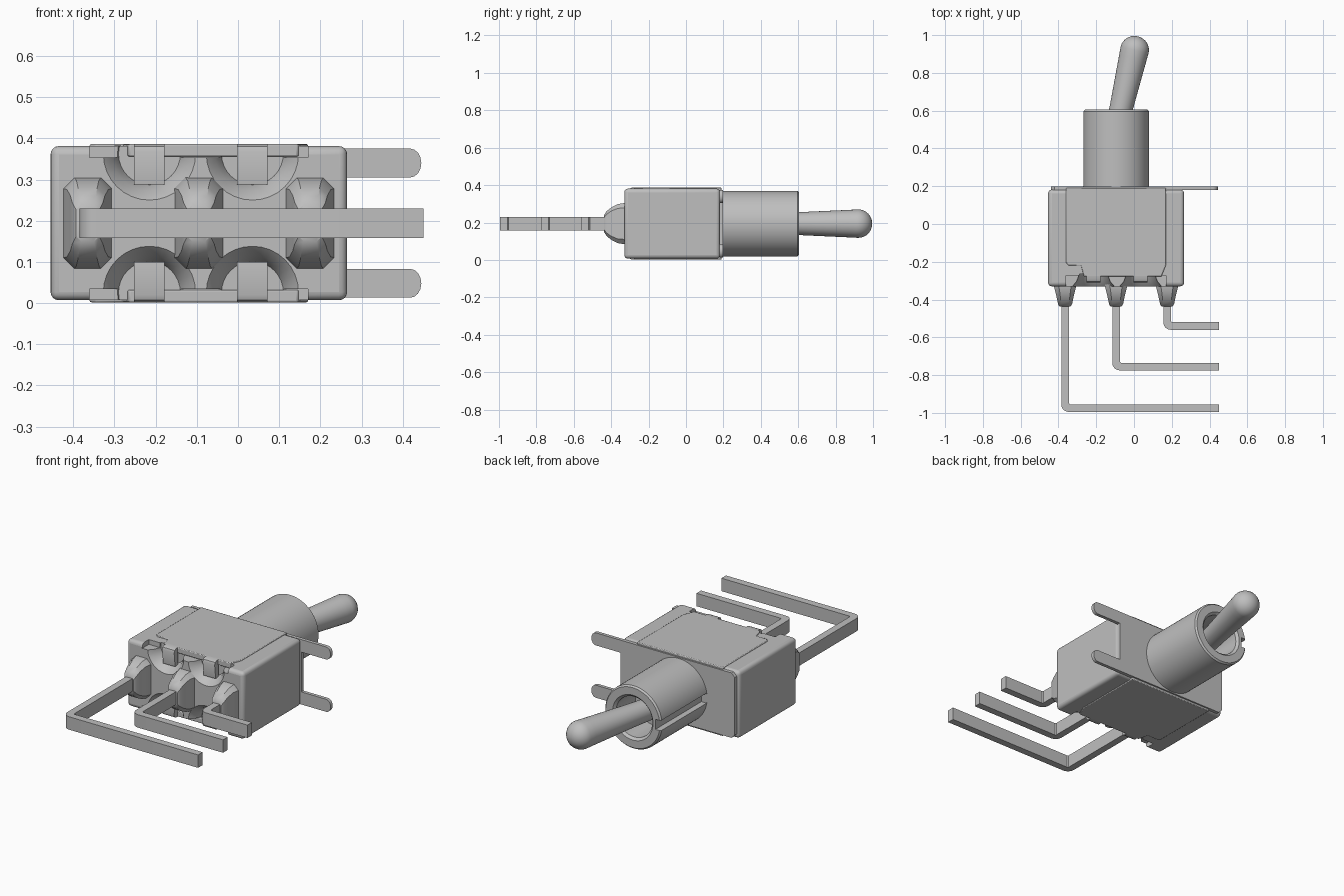
import bpy, bmesh, math
from mathutils import Vector

cube = bpy.data.objects.get("Cube")
if cube:
    bpy.data.objects.remove(cube, do_unlink=True)

grey = bpy.data.materials.new("grey metal")
grey.use_nodes = True
COL = (0.52, 0.52, 0.52, 1)
grey.diffuse_color = COL
grey.node_tree.nodes["Principled BSDF"].inputs["Base Color"].default_value = COL

CX, CZ = -0.095, 0.194      # axis of the housing and bushing
CLAWS = (-0.215, 0.035)     # x of the bent claws
PINS = ((-0.365, -0.975), (-0.095, -0.755), (0.175, -0.54))


def finish(name, bm, bevel=0.0, segments=2):
    """Turn a bmesh into a named, shaded object."""
    bmesh.ops.remove_doubles(bm, verts=bm.verts, dist=1e-5)
    bmesh.ops.recalc_face_normals(bm, faces=bm.faces)
    me = bpy.data.meshes.new(name)
    bm.to_mesh(me)
    bm.free()
    ob = bpy.data.objects.new(name, me)
    bpy.context.collection.objects.link(ob)
    me.materials.append(grey)
    if bevel:
        m = ob.modifiers.new("edges", 'BEVEL')
        m.width, m.segments, m.limit_method = bevel, segments, 'ANGLE'
        m.angle_limit = math.radians(40)
    select(ob)
    bpy.ops.object.shade_smooth_by_angle(angle=math.radians(35))
    return ob


def select(ob):
    bpy.ops.object.select_all(action='DESELECT')
    ob.select_set(True)
    bpy.context.view_layer.objects.active = ob


def loft(name, rings, **kw):
    """Skin a list of equal-length closed rings and cap both ends."""
    bm = bmesh.new()
    rows = [[bm.verts.new(p) for p in r] for r in rings]
    n = len(rows[0])
    for a, b in zip(rows, rows[1:]):
        for i in range(n):
            j = (i + 1) % n
            bm.faces.new((a[i], a[j], b[j], b[i]))
    bm.faces.new(rows[0])
    bm.faces.new(rows[-1])
    return finish(name, bm, **kw)


def prism(name, pts, place, lo, hi, **kw):
    """Extrude a 2D outline; place(u, v, w) maps it into space."""
    return loft(name, [[place(u, v, w) for u, v in pts] for w in (lo, hi)], **kw)


def box(name, x, y, z, **kw):
    pts = [(x[0], y[0]), (x[1], y[0]), (x[1], y[1]), (x[0], y[1])]
    return prism(name, pts, lambda u, v, w: (u, v, w), z[0], z[1], **kw)


def lathe(name, profile, origin, angle=0.0, steps=48):
    """Spin (radius, distance) pairs about +y, then lean the axis towards +x."""
    bm = bmesh.new()
    vs = [bm.verts.new((r, d, 0)) for r, d in profile]
    es = [bm.edges.new(p) for p in zip(vs, vs[1:])]
    bmesh.ops.spin(bm, geom=vs + es, cent=(0, 0, 0), axis=(0, 1, 0),
                   angle=math.tau, steps=steps)
    ob = finish(name, bm)
    ob.location = origin
    ob.rotation_euler = (0, 0, -angle)
    return ob


def cut(ob, cutter):
    cutter.hide_render = True
    bpy.context.view_layer.update()
    m = ob.modifiers.new("cut", 'BOOLEAN')
    m.operation, m.object, m.solver = 'DIFFERENCE', cutter, 'EXACT'
    select(ob)
    for name in [k.name for k in ob.modifiers]:
        bpy.ops.object.modifier_apply(modifier=name)
    bpy.data.objects.remove(cutter, do_unlink=True)


def flip(z, s):
    return CZ + s * (z - CZ)


# Housing with rounded edges
housing = box("housing", (-0.455, 0.265), (-0.33, 0.182), (0.007, 0.381),
              bevel=0.02, segments=4)
for s in (1, -1):
    # Shallow front step under each cover
    zs = sorted((flip(0.354, s), flip(0.45, s)))
    cut(housing, box("step_cutter", (-0.36, 0.17), (-0.5, -0.272), zs))
    # Flared scoops around the claws
    for x in CLAWS:
        c = lathe("scoop_cutter", [(0, -0.40), (0.15, -0.40), (0.112, -0.33),
                  (0.09, -0.305), (0.075, -0.265), (0, -0.265)],
                  (x, 0, flip(0.362, s)), steps=32)
        cut(housing, c)
select(housing)
bpy.ops.object.shade_smooth_by_angle(angle=math.radians(35))

# Covers above and below, with claws bent over the front
outline = [(-0.36, 0.19), (-0.36, -0.205), (-0.345, -0.22), (-0.28, -0.22),
           (-0.265, -0.278), (0.145, -0.278), (0.17, -0.215), (0.17, 0.19)]
claw = [(-0.26, 0.386), (-0.292, 0.386), (-0.304, 0.38), (-0.309, 0.368),
        (-0.300, 0.288), (-0.272, 0.288), (-0.276, 0.356), (-0.26, 0.358)]
for s, side in ((1, "top"), (-1, "bottom")):
    prism(side + "_cover", outline, lambda u, v, w: (u, v, w),
          flip(0.356, s), flip(0.386, s), bevel=0.004)
    for i, x in enumerate(CLAWS):
        prism(f"{side}_claw_{i + 1}", claw,
              lambda u, v, w: (w, u, flip(v, s)), x - 0.037, x + 0.037)

# Mounting plate with two round-ended prongs
z0, z1 = 0.013, 0.375
plate = [(-0.44, z0 + 0.02), (-0.42, z0)]
for zc in (z0 + 0.035, z1 - 0.035):
    for k in range(9):
        a = -math.pi / 2 + math.pi * k / 8
        plate.append((0.418 + 0.027 * math.cos(a), zc + 0.035 * math.sin(a)))
    if zc < CZ:
        plate += [(0.265, z0 + 0.07), (0.265, z1 - 0.07)]
plate += [(-0.42, z1), (-0.44, z1 - 0.02)]
prism("mounting_plate", plate, lambda u, v, w: (u, w, v), 0.18, 0.199)

# Hollow bushing with a keyway along its side
bushing = lathe("bushing", [(0, 0.19), (0.175, 0.19), (0.175, 0.596),
                (0.167, 0.605), (0.125, 0.605), (0.112, 0.592),
                (0.112, 0.42), (0, 0.42)], (CX, 0, CZ), steps=64)
cut(bushing, box("keyway_cutter", (-0.4, CX - 0.14), (0.2, 0.7),
                 (CZ - 0.028, CZ + 0.028)))
select(bushing)
bpy.ops.object.shade_smooth_by_angle(angle=math.radians(35))

# Tilted lever with a domed tip
lever = [(0, 0), (0.056, 0), (0.061, 0.20), (0.074, 0.49), (0.076, 0.53)]
lever += [(0.076 * math.cos(a), 0.53 + 0.074 * math.sin(a))
          for a in (math.pi / 2 * k / 8 for k in range(1, 8))] + [(0, 0.604)]
lathe("toggle_lever", lever, (-0.116, 0.405, CZ), angle=math.radians(13))


def boss_ring(cx, y, hw, hh):
    """Rectangle with clipped corners in the xz plane."""
    c = hw * 0.45
    q = [(hw, -hh + c), (hw, hh - c), (hw - c, hh), (-hw + c, hh),
         (-hw, hh - c), (-hw, -hh + c), (-hw + c, -hh), (hw - c, -hh)]
    return [(cx + u, y, CZ + v) for u, v in q]


# Tapered pin bosses and bent pins
T, R = 0.02, 0.04
for i, (x, y) in enumerate(PINS):
    sections = ((-0.30, 0.062, 0.112), (-0.332, 0.058, 0.11),
                (-0.365, 0.05, 0.104), (-0.40, 0.042, 0.086),
                (-0.425, 0.037, 0.066), (-0.438, 0.028, 0.045))
    loft(f"pin_boss_{i + 1}", [boss_ring(x, *p) for p in sections])

    cx, cy = x - T + R, y - T + R      # centre of the bend
    pts = [(x - T, -0.36)]
    pts += [(cx - R * math.cos(a), cy - R * math.sin(a))
            for a in (math.pi / 2 * k / 6 for k in range(7))]
    pts += [(0.45, y - T), (0.45, y + T), (x + T + 0.006, y + T),
            (x + T, y + T + 0.006), (x + T, -0.36)]
    prism(f"pin_{i + 1}", pts, lambda u, v, w: (u, v, w), 0.158, 0.23)
